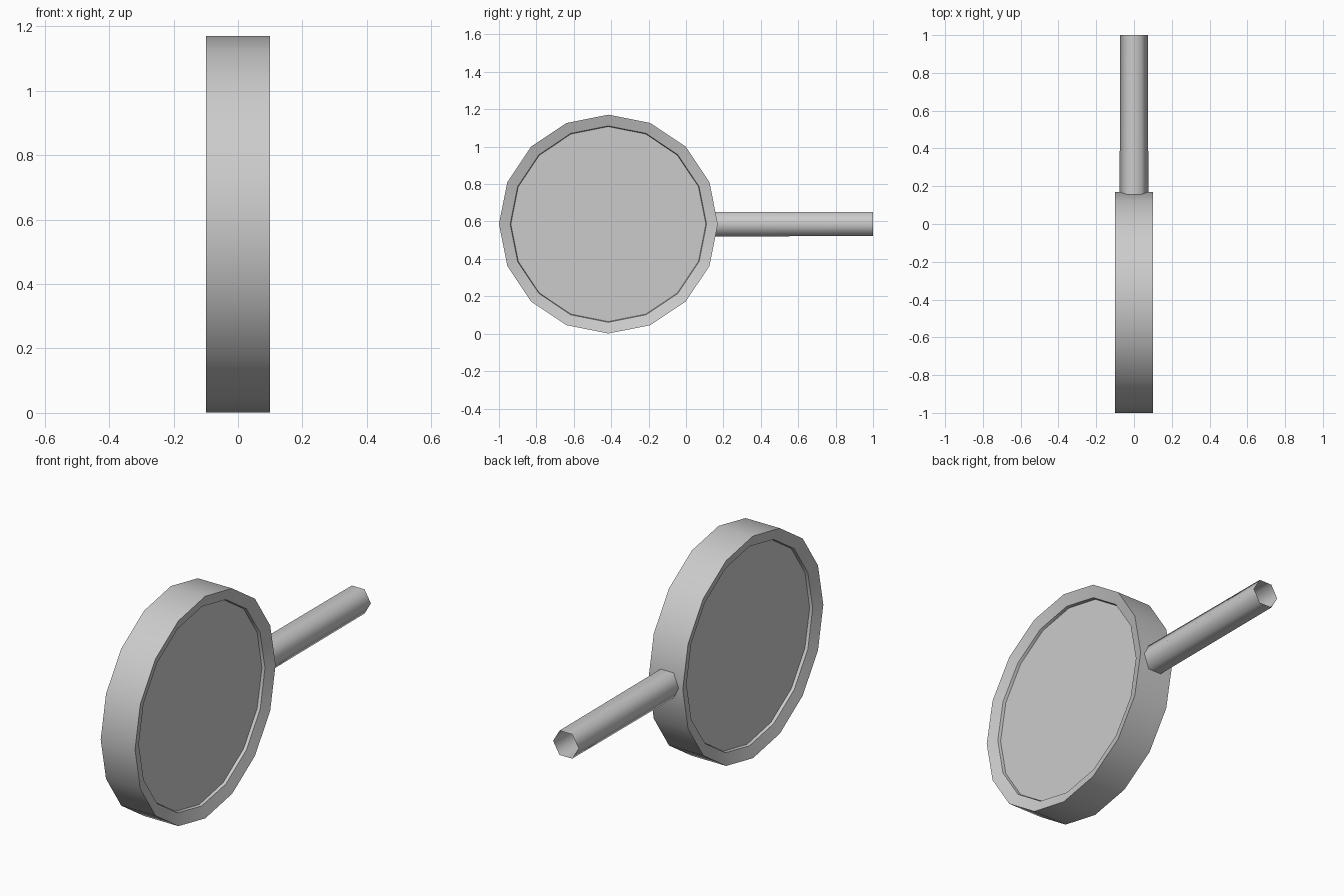
import bpy, bmesh
from math import cos, sin, pi

if "Cube" in bpy.data.objects:
    bpy.data.objects.remove(bpy.data.objects["Cube"])

CY, CZ = -0.415, 0.586   # centre of the lens
SIDES = 16


def lathe(name, profile, sides, place, closed):
    """Sweep (radius, offset) points round an axis; place maps (a, b, offset) to xyz."""
    bm = bmesh.new()
    rings = []
    for r, d in profile:
        rings.append([bm.verts.new(place(r * cos(2 * pi * i / sides),
                                         r * sin(2 * pi * i / sides), d))
                      for i in range(sides)])
    pairs = list(zip(rings, rings[1:]))
    if closed == "loop":
        pairs.append((rings[-1], rings[0]))
    for a, b in pairs:
        for i in range(sides):
            j = (i + 1) % sides
            bm.faces.new((a[i], a[j], b[j], b[i]))
    if closed == "caps":
        bm.faces.new(rings[0])
        bm.faces.new(rings[-1])
    bmesh.ops.recalc_face_normals(bm, faces=bm.faces)
    mesh = bpy.data.meshes.new(name)
    bm.to_mesh(mesh)
    bm.free()
    ob = bpy.data.objects.new(name, mesh)
    bpy.context.collection.objects.link(ob)
    return ob


def along_x(a, b, d):
    return (d, CY + a, CZ + b)


def along_y(a, b, d):
    return (a, d, CZ + b)


# Rim: flat outer band, faces sloping in towards the lens
rim = lathe("rim", [(0.585, -0.1), (0.585, 0.1), (0.525, 0.08), (0.52, 0.06),
                    (0.52, -0.06), (0.525, -0.08)], SIDES, along_x, "loop")

# Lens: recessed flat disc
lens = lathe("lens", [(0.522, -0.065), (0.522, 0.065)], SIDES, along_x, "caps")

# Handle: open six-sided tube
handle = lathe("handle", [(0.076, 0.15), (0.074, 1.0)], 6, along_y, "open")

# Smooth shading with the corners kept sharp
for ob in (rim, lens, handle):
    bpy.ops.object.select_all(action='DESELECT')
    ob.select_set(True)
    bpy.context.view_layer.objects.active = ob
    bpy.ops.object.shade_smooth_by_angle(angle=pi / 2.9 if ob is handle else pi / 7)
